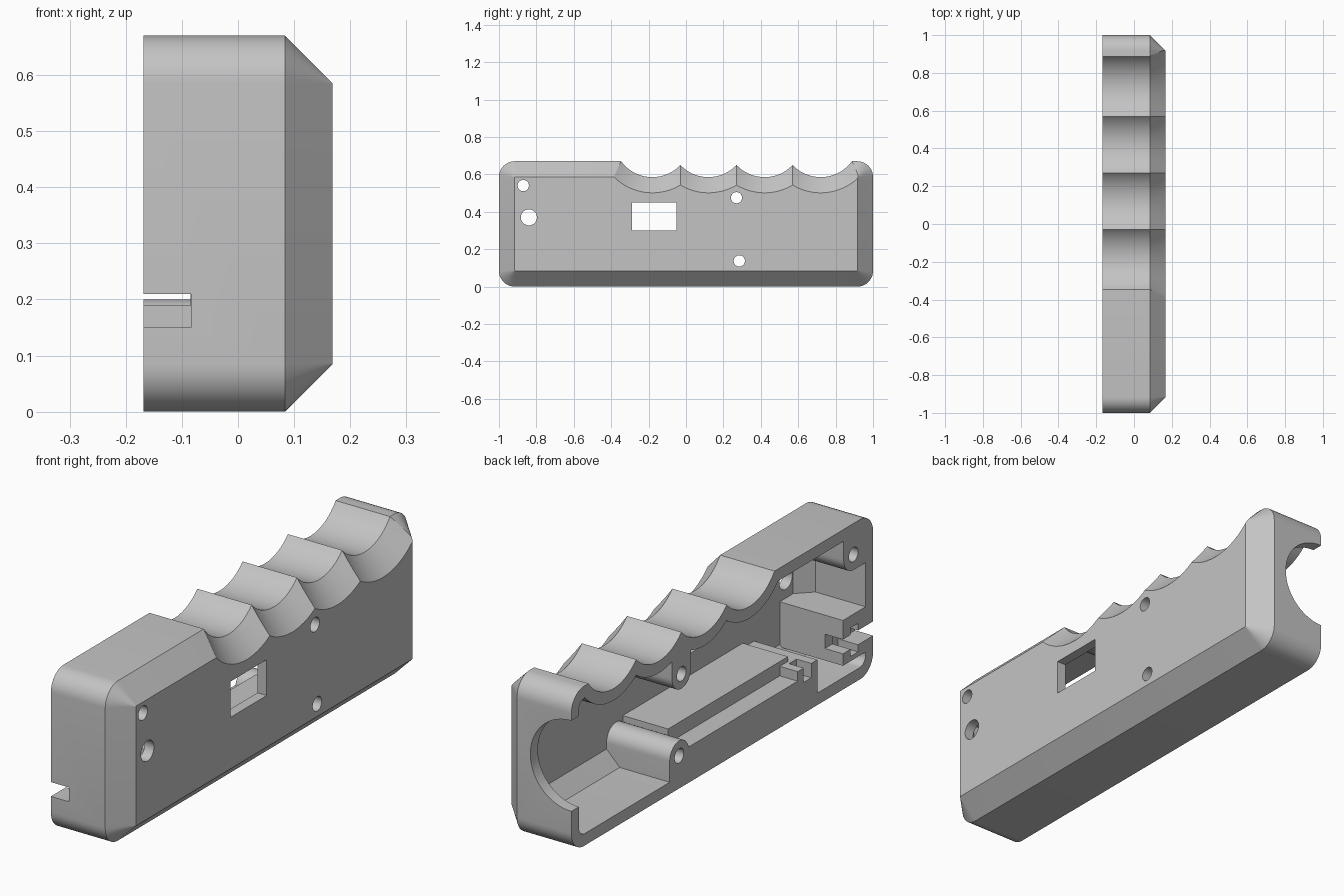
import bpy, bmesh, math

old = bpy.data.objects.get("Cube")
if old:
    bpy.data.objects.remove(old, do_unlink=True)

OPEN, SHOULDER, FACE = -0.168, 0.084, 0.168   # x of rim, chamfer start, outer face
TOP = 0.67
CH = FACE - SHOULDER
WALL = 0.05
GRIP_R, GRIP_Z = 0.206, 0.791
FINGERS = [-0.18 + 0.3 * i for i in range(4)]


def loft(name, sections):
    """Solid through (x, [(y, z), ...]) sections with equal point counts."""
    bm = bmesh.new()
    rings = [[bm.verts.new((x, y, z)) for y, z in pts] for x, pts in sections]
    for a, b in zip(rings, rings[1:]):
        for i in range(len(a)):
            j = (i + 1) % len(a)
            bm.faces.new((a[i], a[j], b[j], b[i]))
    bm.faces.new(rings[0])
    bm.faces.new(rings[-1])
    bmesh.ops.recalc_face_normals(bm, faces=bm.faces)
    mesh = bpy.data.meshes.new(name)
    bm.to_mesh(mesh)
    bm.free()
    ob = bpy.data.objects.new(name, mesh)
    bpy.context.collection.objects.link(ob)
    return ob


def circle(y, z, r, n=72):
    return [(y + r * math.cos(2 * math.pi * i / n), z + r * math.sin(2 * math.pi * i / n))
            for i in range(n)]


def rounded(inset, r, n=10):
    """Rounded rectangle of the side outline, shrunk by inset."""
    pts = []
    corners = [(1, TOP, -1, -1), (-1, TOP, 1, -1), (-1, 0, 1, 1), (1, 0, -1, 1)]
    for k, (y, z, sy, sz) in enumerate(corners):
        cy, cz = y + sy * (inset + r), z + sz * (inset + r)
        for i in range(n + 1):
            t = math.pi / 2 * (k + i / n)
            pts.append((cy + r * math.cos(t), cz + r * math.sin(t)))
    return pts


def box(x0, x1, y0, y1, z0, z1):
    pts = [(y0, z0), (y1, z0), (y1, z1), (y0, z1)]
    return loft("cutter", [(x0, pts), (x1, pts)])


def rod(y, z, r, x0=-0.4, x1=0.4, n=40):
    return loft("cutter", [(x0, circle(y, z, r, n)), (x1, circle(y, z, r, n))])


def cut(target, cutter):
    mod = target.modifiers.new("cut", 'BOOLEAN')
    mod.operation = 'DIFFERENCE'
    mod.solver = 'EXACT'
    mod.object = cutter
    bpy.context.view_layer.update()
    graph = bpy.context.evaluated_depsgraph_get()
    mesh = bpy.data.meshes.new_from_object(target.evaluated_get(graph))
    target.modifiers.clear()
    target.data = mesh
    bpy.data.objects.remove(cutter, do_unlink=True)


def finger_cutter(y, offset):
    """Cylinder that flares into a cone across the chamfer."""
    r = GRIP_R + offset
    bend = SHOULDER - offset * 0.41
    return loft("cutter", [(-0.4, circle(y, GRIP_Z, r)), (bend, circle(y, GRIP_Z, r)),
                           (bend + 0.15, circle(y, GRIP_Z, r + 0.15))])


# Outer half shell with chamfered face and finger grooves
shell = loft("handle_half_shell", [(OPEN, rounded(0, CH)), (SHOULDER, rounded(0, CH)),
                                   (FACE, rounded(CH, 0.002))])
for y in FINGERS:
    cut(shell, finger_cutter(y, 0))

# Hollow inside, leaving an even wall
floor = FACE - 0.043
bend = SHOULDER - 0.02
hollow = loft("hollow", [(-0.3, rounded(WALL, 0.04)), (bend, rounded(WALL, 0.04)),
                         (floor, rounded(WALL + floor - bend, 0.003))])
for y in FINGERS:
    cut(hollow, finger_cutter(y, WALL))

# Solid parts kept inside the hollow: shelf, rib, stop and cable block
cut(hollow, box(-0.4, 0.3, -0.56, 0.25, -0.1, 0.15))
cut(hollow, box(-0.085, 0.31, -0.555, 0.24, -0.11, 0.21))
cut(hollow, box(-0.41, 0.32, -0.63, -0.5, -0.12, 0.19))
cut(hollow, box(-0.42, 0.33, -1.1, -0.8, 0.1, 0.29))

# Screw bosses joined to the nearest wall
cut(hollow, rod(0.285, 0.137, 0.063))
cut(hollow, box(-0.43, 0.34, 0.222, 0.348, -0.13, 0.137))
cut(hollow, rod(0.27, 0.475, 0.062))
cut(hollow, box(-0.44, 0.35, 0.208, 0.332, 0.475, 0.8))
cut(hollow, rod(-0.87, 0.54, 0.065))
cut(hollow, box(-0.45, 0.36, -1.12, -0.87, 0.475, 0.81))
cut(hollow, box(-0.46, 0.37, -1.13, -0.805, 0.54, 0.82))
cut(shell, hollow)

# Screw holes, indicator hole and switch window
for y, z, r in [(-0.87, 0.54, 0.03), (-0.84, 0.37, 0.043),
                (0.27, 0.475, 0.03), (0.285, 0.137, 0.03)]:
    cut(shell, rod(y, z, r))
cut(shell, box(0.0, 0.4, -0.29, -0.05, 0.3, 0.45))

# Cable slot with strain relief, and notch in the stop
cut(shell, box(-0.4, -0.084, -1.1, -0.7, 0.15, 0.21))
cut(shell, box(-0.41, -0.075, -0.9, -0.85, 0.12, 0.24))
cut(shell, box(-0.42, -0.1, -0.59, -0.54, 0.13, 0.3))

# Half round opening in the back end
opening = rod(0, 0, 0.19, -0.15, 0.15, 72)
opening.rotation_euler = (0, 0, math.pi / 2)
opening.location = (OPEN, 1.0, 0.367)
cut(shell, opening)

# Plain grey plastic
grey = bpy.data.materials.new("grey_plastic")
grey.use_nodes = True
colour = (0.55, 0.55, 0.55, 1)
grey.diffuse_color = colour
grey.node_tree.nodes["Principled BSDF"].inputs["Base Color"].default_value = colour
shell.data.materials.clear()
shell.data.materials.append(grey)
for p in shell.data.polygons:
    p.material_index = 0

bpy.ops.object.select_all(action='DESELECT')
shell.select_set(True)
bpy.context.view_layer.objects.active = shell
bpy.ops.object.shade_smooth_by_angle(angle=math.radians(25))
